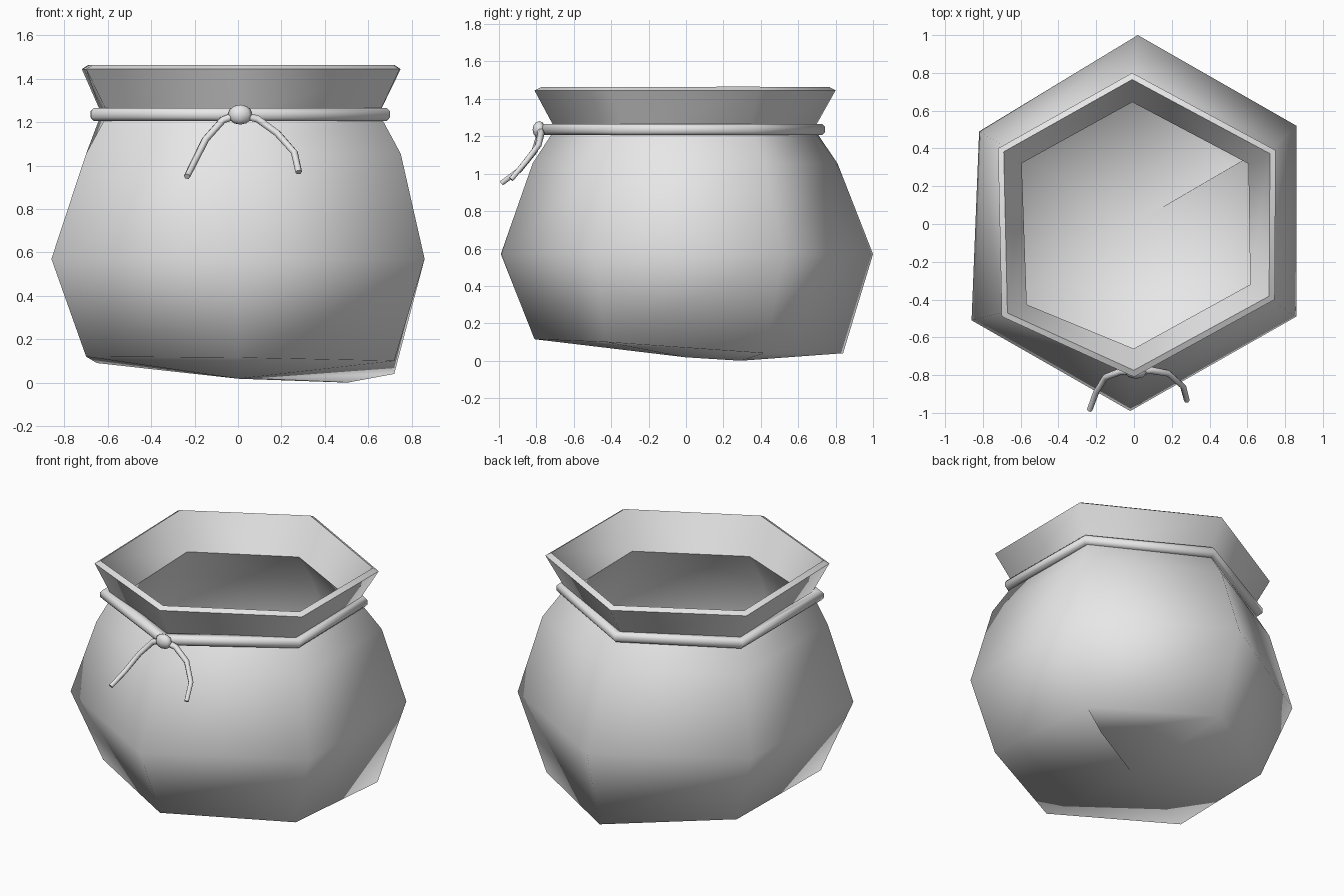
import bpy, bmesh
from mathutils import Vector

cube = bpy.data.objects.get("Cube")
if cube:
    bpy.data.objects.remove(cube)

grey = bpy.data.materials.new("plain grey")
grey.use_nodes = True
COLOUR = (0.8, 0.8, 0.8, 1)
grey.diffuse_color = COLOUR
grey.node_tree.nodes["Principled BSDF"].inputs["Base Color"].default_value = COLOUR


def finish(name, bm):
    bmesh.ops.recalc_face_normals(bm, faces=bm.faces)
    for f in bm.faces:
        f.smooth = True
    mesh = bpy.data.meshes.new(name)
    bm.to_mesh(mesh)
    bm.free()
    mesh.materials.append(grey)
    obj = bpy.data.objects.new(name, mesh)
    bpy.context.collection.objects.link(obj)
    return obj


def bridge(bm, a, b):
    n = len(a)
    for i in range(n):
        j = (i + 1) % n
        bm.faces.new((a[i], a[j], b[j], b[i]))


# Plan outlines, clockwise from the back corner
RIM = [(-.01, .80), (.75, .39), (.745, -.40), (0, -.81), (-.70, -.49), (-.72, .40)]
NECK = [(-.01, .685), (.64, .34), (.65, -.34), (0, -.70), (-.60, -.45), (-.63, .34)]
SHOULDER = [(0, .81), (.75, .42), (.75, -.42), (0, -.82), (-.70, -.47), (-.70, .42)]
BELLY = [(.02, 1), (.86, .52), (.86, -.49), (-.02, -.99), (-.86, -.51), (-.82, .49)]
BASE = [(.04, .84), (.72, .42), (.72, -.43), (0, -.81), (-.70, -.40), (-.65, .40)]
BASE_Z = [.04, .04, .10, .115, .12, .09]

# Sack shell: stacked hexagonal rings
bm = bmesh.new()
rings = []
for outline, z in ((RIM, 1.445), (NECK, 1.24), (SHOULDER, 1.055), (BELLY, .57)):
    rings.append([bm.verts.new((x, y, z)) for x, y in outline])
rings.append([bm.verts.new((x, y, z)) for (x, y), z in zip(BASE, BASE_Z)])
for a, b in zip(rings, rings[1:]):
    bridge(bm, a, b)

# Sagging base with its lowest point towards one corner
centre = bm.verts.new((0, 0, .018))
for i in range(6):
    bm.faces.new((rings[-1][i], rings[-1][(i + 1) % 6], centre))
spoke = bm.edges.get((centre, rings[-1][1]))
sag = bmesh.utils.edge_split(spoke, centre, .7)[1]
sag.co.z = 0

# Creases at the rim and neck
for ring in rings[:2]:
    for i in range(6):
        bm.edges.get((ring[i], ring[(i + 1) % 6])).smooth = False
sack = finish("sack", bm)
shell = sack.modifiers.new("cloth thickness", "SOLIDIFY")
shell.thickness = .04
shell.offset = -1

# Chamfered cord tied round the neck
CORD = [(0, .71), (.66, .345), (.67, -.345), (0, -.765), (-.65, -.445), (-.65, .365)]
SECTION = [(.034, .014), (.018, .03), (-.03, .03), (-.03, -.03), (.018, -.03), (.034, -.014)]
bm = bmesh.new()
loops = []
for x, y in CORD:
    out = Vector((x, y, 0)).normalized()
    loops.append([bm.verts.new(Vector((x, y, 1.236 + h)) + out * r) for r, h in SECTION])
for i in range(6):
    bridge(bm, loops[i], loops[(i + 1) % 6])
finish("neck_cord", bm)

# Knot
bm = bmesh.new()
bmesh.ops.create_uvsphere(bm, u_segments=8, v_segments=6, radius=1)
bmesh.ops.scale(bm, vec=(.057, .035, .046), verts=bm.verts)
bmesh.ops.translate(bm, vec=(.01, -.785, 1.235), verts=bm.verts)
finish("cord_knot", bm)


# Loose cord ends, slightly tapered
def strand(name, points):
    curve = bpy.data.curves.new(name, "CURVE")
    curve.dimensions = "3D"
    curve.bevel_depth = .02
    curve.bevel_resolution = 1
    curve.use_fill_caps = True
    spline = curve.splines.new("POLY")
    spline.points.add(len(points) - 1)
    for i, (p, co) in enumerate(zip(spline.points, points)):
        p.co = (*co, 1)
        p.radius = 1 - .06 * i
    spline.use_smooth = True
    curve.materials.append(grey)
    bpy.context.collection.objects.link(bpy.data.objects.new(name, curve))


strand("right_cord_end", [(0, -.78, 1.235), (-.07, -.78, 1.21), (-.15, -.81, 1.12),
                          (-.20, -.89, 1.02), (-.235, -.985, .95)])
strand("left_cord_end", [(.01, -.78, 1.235), (.09, -.775, 1.215), (.18, -.79, 1.15),
                         (.26, -.86, 1.06), (.28, -.935, .97)])
